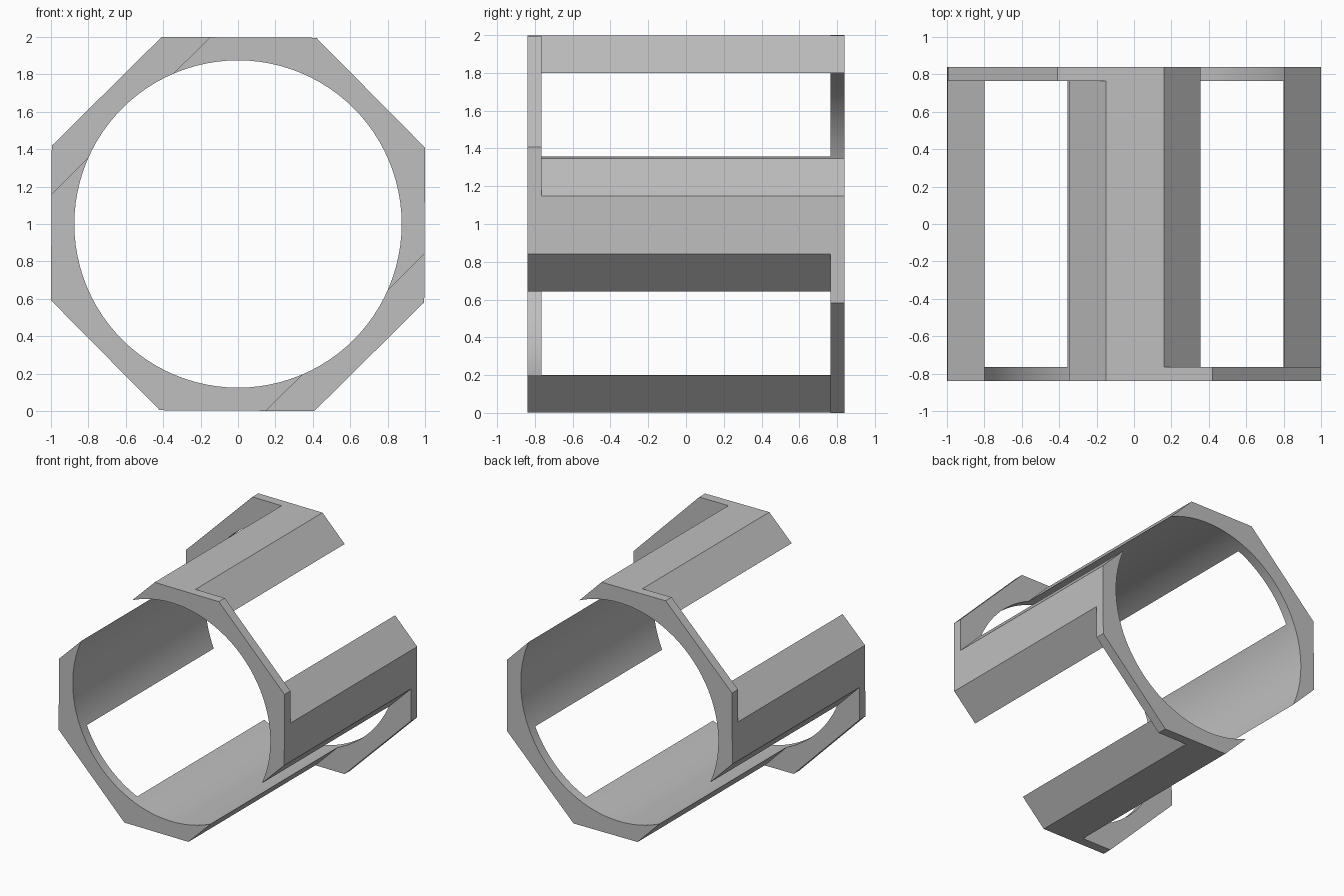
import bpy
import math
from mathutils import Matrix, Vector

cube = bpy.data.objects.get("Cube")
if cube:
    bpy.data.objects.remove(cube, do_unlink=True)

HALF_DEPTH = 0.84      # half length of the tube along y
WEB = 0.075            # thickness of the end webs
BORE = 0.875           # bore radius
CUT = 0.815            # distance from axis to the window planes
TWIST = math.radians(0.3)
CENTRE = Vector((0, 0, 1))
OUTER = 1 / math.cos(math.radians(22.5) - TWIST) * math.cos(TWIST)
OUTER = 1 / math.cos(math.radians(22.5) - TWIST)

grey = bpy.data.materials.new("plain grey")
grey.use_nodes = True
colour = (0.52, 0.52, 0.52, 1)
grey.diffuse_color = colour
grey.node_tree.nodes["Principled BSDF"].inputs["Base Color"].default_value = colour


def prism(name, sides, radius, depth, turn):
    """Prism lying along y, turned about its axis."""
    bpy.ops.mesh.primitive_cylinder_add(vertices=sides, radius=radius, depth=depth)
    obj = bpy.context.object
    obj.name = name
    obj.data.transform(Matrix.Translation(CENTRE) @ Matrix.Rotation(turn, 4, "Y")
                       @ Matrix.Rotation(math.pi / 2, 4, "X"))
    obj.data.materials.append(grey)
    return obj


def window_cutter(angle, open_end):
    """Slab beyond a window plane, open through one end of the tube only."""
    bpy.ops.mesh.primitive_cube_add(size=1)
    obj = bpy.context.object
    obj.name = "window_cutter"
    length = 2 * HALF_DEPTH
    place = Matrix.Translation((CUT + 0.25, open_end * WEB, 0))
    size = Matrix.Diagonal((0.5, length, 2.4, 1))
    obj.data.transform(Matrix.Translation(CENTRE) @ Matrix.Rotation(TWIST - angle, 4, "Y")
                       @ place @ size)
    obj.data.materials.append(grey)
    return obj


# Octagonal body
body = prism("octagonal_frame", 8, OUTER, 2 * HALF_DEPTH, math.radians(22.5) + TWIST)

# Round bore, then four diagonal windows opening alternately to back and front
cutters = [prism("bore_cutter", 96, BORE, 3, 0)]
for i in range(4):
    open_end = 1 if i % 2 == 0 else -1
    cutters.append(window_cutter(math.radians(45 + 90 * i), open_end))

for cutter in cutters:
    cutter.hide_render = True
    mod = body.modifiers.new(cutter.name, "BOOLEAN")
    mod.operation = "DIFFERENCE"
    mod.solver = "EXACT"
    mod.object = cutter

# Apply the cuts and remove the helpers
bpy.ops.object.select_all(action="DESELECT")
body.select_set(True)
bpy.context.view_layer.objects.active = body
for mod in list(body.modifiers):
    bpy.ops.object.modifier_apply(modifier=mod.name)
for cutter in cutters:
    bpy.data.objects.remove(cutter, do_unlink=True)

# Smooth bore, crisp outer edges
bpy.ops.object.shade_smooth_by_angle(angle=math.radians(20))
